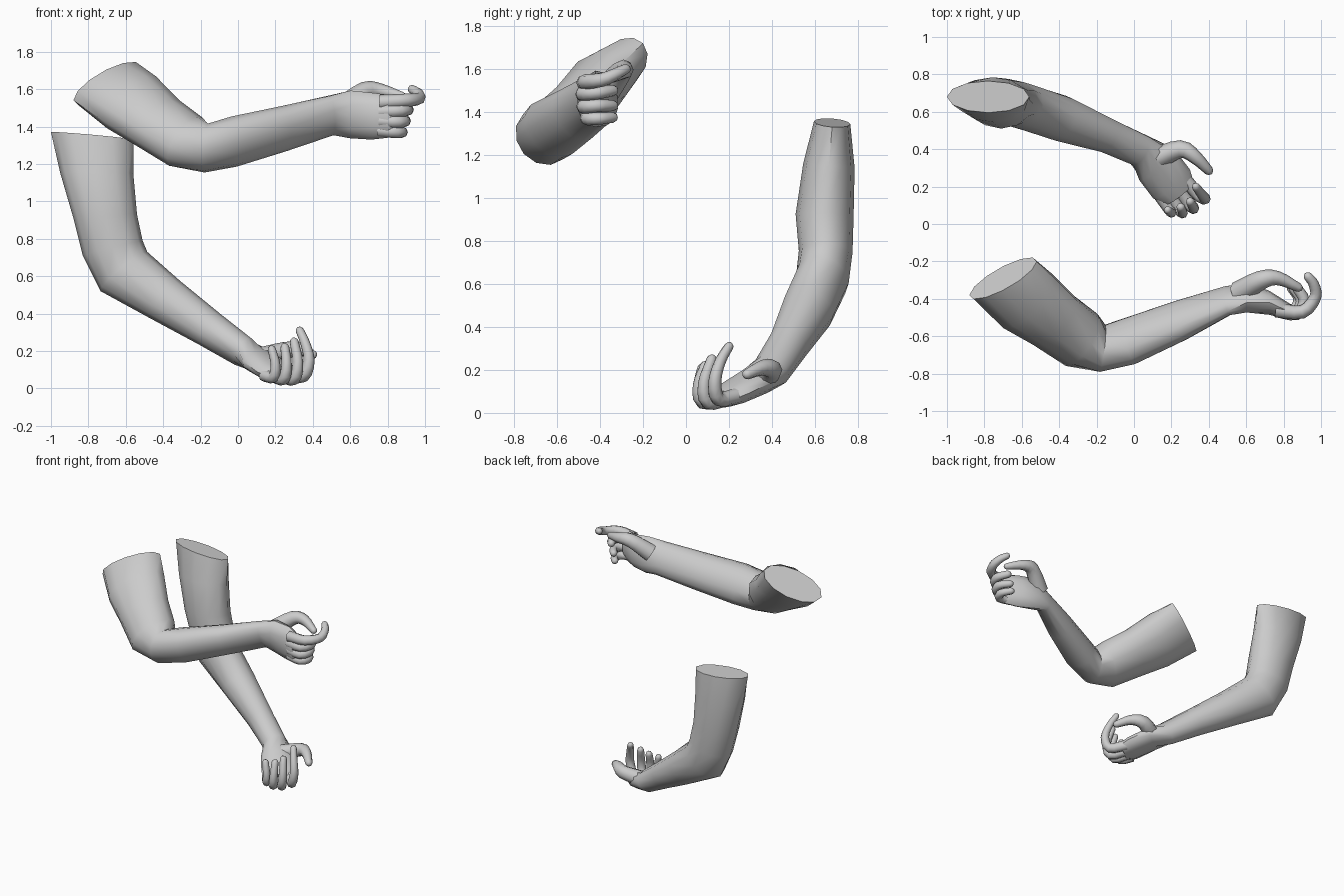
import bpy, bmesh, math
from mathutils import Vector as V


def loft(name, rings, sides):
    """Skin elliptical rings: (centre, half-axis vector, second half-width)."""
    bm = bmesh.new()
    loops = []
    cs = [V(r[0]) for r in rings]
    for i, (c, u, b) in enumerate(rings):
        t = cs[min(i + 1, len(cs) - 1)] - cs[max(i - 1, 0)]
        u = V(u)
        v = t.cross(u).normalized() * b
        loops.append([bm.verts.new(cs[i] + u * math.cos(a) + v * math.sin(a))
                      for a in (2 * math.pi * k / sides for k in range(sides))])
    for p, q in zip(loops, loops[1:]):
        for k in range(sides):
            j = (k + 1) % sides
            bm.faces.new((p[k], p[j], q[j], q[k]))
    bm.faces.new(loops[0][::-1])
    bm.faces.new(loops[-1])
    bmesh.ops.recalc_face_normals(bm, faces=bm.faces)
    me = bpy.data.meshes.new(name)
    bm.to_mesh(me)
    bm.free()
    ob = bpy.data.objects.new(name, me)
    bpy.context.collection.objects.link(ob)
    bpy.ops.object.select_all(action='DESELECT')
    ob.select_set(True)
    bpy.context.view_layer.objects.active = ob
    bpy.ops.object.shade_smooth_by_angle(angle=math.radians(50))
    return ob


def finger(name, pts, r0, r1, axis):
    """Round tapered finger along a smooth path, with a rounded tip."""
    p = [V(q) for q in pts]
    p = [2 * p[0] - p[1]] + p + [2 * p[-1] - p[-2]]
    path = []
    for i in range(1, len(p) - 2):
        a, b, c, d = p[i - 1:i + 3]
        for s in range(3):
            t = s / 3
            path.append(0.5 * (2 * b + (c - a) * t + (2 * a - 5 * b + 4 * c - d) * t * t
                               + (3 * b - a - 3 * c + d) * t ** 3))
    path.append(p[-2])
    n = len(path) - 1
    radii = [r0 + (r1 - r0) * i / n for i in range(n + 1)]
    tip = (path[-1] - path[-2]).normalized()
    end = path[-1]
    path += [end + tip * r1 * 0.5, end + tip * r1 * 0.85]
    radii += [r1 * 0.8, r1 * 0.4]
    rings = []
    for i, c in enumerate(path):
        t = (path[min(i + 1, len(path) - 1)] - path[max(i - 1, 0)]).normalized()
        u = V(axis)
        u = (u - t * u.dot(t)).normalized()
        rings.append((c, u * radii[i], radii[i]))
    loft(name, rings, 8)


# Front arm: shoulder, elbow, wrist, palm
loft("front_arm", [
    ((-.70, -.29, 1.63), (.18, .09, .09), .10),
    ((-.57, -.41, 1.53), (.15, .115, .10), .14),
    ((-.43, -.515, 1.42), (.13, .10, .085), .13),
    ((-.28, -.62, 1.32), (.10, .11, .09), .135),
    ((-.17, -.665, 1.285), (.02, .09, .08), .14),
    ((-.02, -.625, 1.32), (-.04, .08, .07), .15),
    ((.25, -.515, 1.39), (-.035, .07, .055), .135),
    ((.50, -.41, 1.46), (-.02, .055, .03), .12),
    ((.60, -.395, 1.465), (0, .075, .015), .13),
    ((.72, -.42, 1.455), (0, .065, 0), .125),
    ((.80, -.455, 1.455), (0, .05, 0), .115),
    ((.84, -.46, 1.455), (0, .03, 0), .09),
], 12)

# Front hand digits
for name, pts, r0, r1 in [
    ("index", [(.76, -.46, 1.53), (.90, -.47, 1.54), (.97, -.39, 1.55),
               (.96, -.32, 1.58), (.93, -.28, 1.60)], .04, .024),
    ("middle", [(.76, -.46, 1.48), (.87, -.48, 1.485), (.91, -.41, 1.49),
                (.87, -.34, 1.50)], .038, .027),
    ("ring", [(.76, -.46, 1.43), (.86, -.475, 1.425), (.895, -.41, 1.43),
              (.85, -.34, 1.43)], .038, .026),
    ("little", [(.75, -.45, 1.38), (.85, -.46, 1.37), (.88, -.40, 1.37),
                (.84, -.34, 1.375)], .035, .025),
    ("thumb", [(.56, -.37, 1.50), (.68, -.30, 1.59), (.77, -.29, 1.59),
               (.88, -.34, 1.56)], .065, .024),
]:
    finger("front_" + name, pts, r0, r1, (0, 0, 1))

# Back arm: shoulder, elbow, wrist, palm
loft("back_arm", [
    ((-.78, .68, 1.35), (.22, 0, -.02), .085),
    ((-.755, .665, 1.15), (.195, 0, 0), .12),
    ((-.71, .645, .92), (.17, 0, .01), .135),
    ((-.67, .65, .75), (.16, 0, .04), .125),
    ((-.61, .635, .625), (.125, 0, .105), .125),
    ((-.39, .565, .475), (.08, 0, .10), .125),
    ((-.15, .475, .315), (.06, 0, .08), .095),
    ((.03, .395, .195), (.045, 0, .07), .09),
    ((.12, .32, .145), (.018, -.02, .06), .125),
    ((.20, .215, .09), (.015, -.02, .05), .125),
    ((.24, .165, .065), (.012, -.015, .04), .10),
], 12)

# Back hand digits
for name, pts, r0, r1 in [
    ("index", [(.27, .24, .08), (.35, .15, .065), (.38, .135, .15),
               (.36, .16, .24), (.33, .20, .31)], .038, .022),
    ("middle", [(.23, .20, .07), (.30, .10, .05), (.32, .085, .14),
                (.30, .12, .25)], .038, .024),
    ("ring", [(.19, .17, .065), (.245, .075, .05), (.26, .06, .13),
              (.25, .09, .22)], .036, .024),
    ("little", [(.14, .15, .07), (.19, .075, .06), (.20, .06, .13),
                (.18, .075, .21)], .034, .022),
    ("thumb", [(.12, .35, .16), (.25, .40, .20), (.33, .355, .21),
               (.40, .285, .18)], .06, .025),
]:
    finger("back_" + name, pts, r0, r1, (.77, .63, 0) if name != "thumb" else (0, 0, 1))
